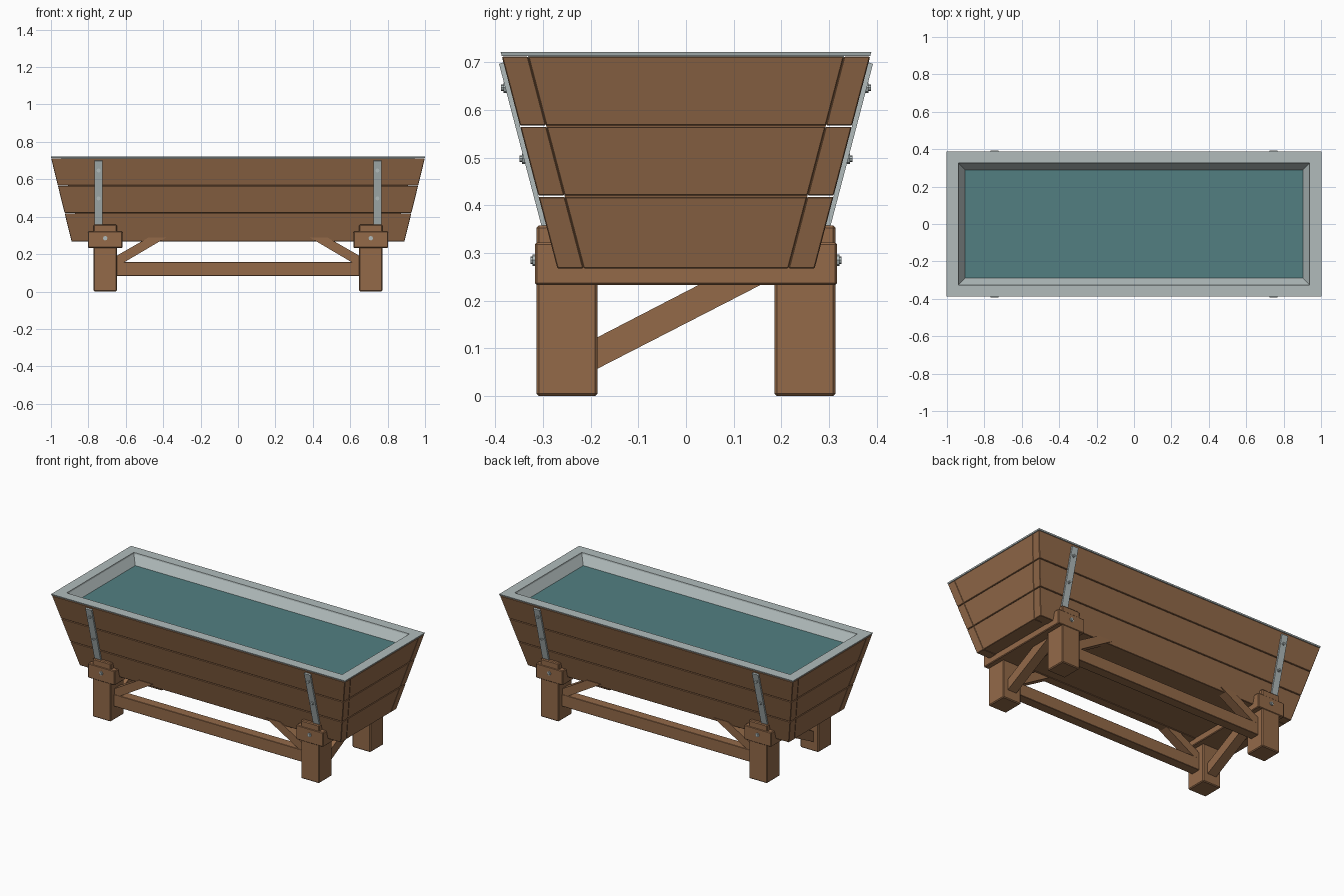
import bpy, bmesh, math
from mathutils import Matrix

cube = bpy.data.objects.get("Cube")
if cube:
    bpy.data.objects.remove(cube, do_unlink=True)


def material(name, rgb):
    m = bpy.data.materials.new(name)
    m.use_nodes = True
    m.diffuse_color = (*rgb, 1)
    m.node_tree.nodes["Principled BSDF"].inputs["Base Color"].default_value = (*rgb, 1)
    return m


WOOD = material("brown wood", (0.292, 0.143, 0.066))
METAL = material("grey metal", (0.44, 0.5, 0.5))
WATER = material("teal water", (0.085, 0.212, 0.222))

Z_BOTTOM, Z_TOP, Z_RIM = 0.268, 0.714, 0.722
THICK = 0.055


# Half length and half width of the flared trough at a given height
def half_x(z):
    return 0.89 + (z - Z_BOTTOM) * 0.245


def half_y(z):
    return 0.27 + (z - Z_BOTTOM) * 0.262


def finish(bm, name, mat, bevel=0.0):
    bmesh.ops.recalc_face_normals(bm, faces=bm.faces)
    mesh = bpy.data.meshes.new(name)
    bm.to_mesh(mesh)
    bm.free()
    mesh.materials.append(mat)
    ob = bpy.data.objects.new(name, mesh)
    bpy.context.scene.collection.objects.link(ob)
    if bevel:
        mod = ob.modifiers.new("Bevel", 'BEVEL')
        mod.width = bevel
        mod.segments = 1
    return ob


def loft(name, lower, upper, mat, bevel=0.0):
    """Closed solid between two matching rings of points."""
    bm = bmesh.new()
    a = [bm.verts.new(p) for p in lower]
    b = [bm.verts.new(p) for p in upper]
    bm.faces.new(a)
    bm.faces.new(b)
    n = len(a)
    for i in range(n):
        j = (i + 1) % n
        bm.faces.new((a[i], a[j], b[j], b[i]))
    return finish(bm, name, mat, bevel)


def prism_x(name, profile, x0, x1, mat, bevel=0.0):
    return loft(name, [(x0, y, z) for y, z in profile], [(x1, y, z) for y, z in profile], mat, bevel)


def prism_y(name, profile, y0, y1, mat, bevel=0.0):
    return loft(name, [(x, y0, z) for x, z in profile], [(x, y1, z) for x, z in profile], mat, bevel)


def rect(x0, x1, y0, y1, z):
    return [(x0, y0, z), (x1, y0, z), (x1, y1, z), (x0, y1, z)]


def box(name, x0, x1, y0, y1, z0, z1, mat, bevel=0.0):
    return loft(name, rect(x0, x1, y0, y1, z0), rect(x0, x1, y0, y1, z1), mat, bevel)


def trough_ring(z, inset):
    x, y = half_x(z) - inset, half_y(z) - inset
    return rect(-x, x, -y, y, z)


def frame(name, z0, z1, outer, inner_low, inner_high, mat):
    """Open rectangular frame following the trough's flare."""
    bm = bmesh.new()
    rings = [trough_ring(z0, outer), trough_ring(z1, outer), trough_ring(z1, inner_high), trough_ring(z0, inner_low)]
    rings = [[bm.verts.new(p) for p in r] for r in rings]
    for k in range(4):
        a, b = rings[k], rings[(k + 1) % 4]
        for i in range(4):
            j = (i + 1) % 4
            bm.faces.new((a[i], a[j], b[j], b[i]))
    return finish(bm, name, mat)


def bolt(name, x, y, z, side, radius, length):
    bm = bmesh.new()
    for r, l in ((radius, length * 0.6), (radius * 0.65, length)):
        place = Matrix.Translation((x, y + side * l / 2, z)) @ Matrix.Rotation(math.pi / 2, 4, 'X')
        bmesh.ops.create_cone(bm, cap_ends=True, segments=8, radius1=r, radius2=r, depth=l, matrix=place)
    return finish(bm, name, METAL)


# Plank walls: long planks cover the ends of the short ones
ROWS = [(Z_BOTTOM, 0.418), (0.421, 0.565), (0.568, Z_TOP - 0.002)]
for row, (z0, z1) in enumerate(ROWS):
    for s, label in ((-1, "front"), (1, "back")):
        rings = [rect(-half_x(z), half_x(z), s * half_y(z), s * (half_y(z) - THICK), z) for z in (z0, z1)]
        loft(f"{label}_plank_{row + 1}", *rings, WOOD, 0.002)
    for s, label in ((-1, "right"), (1, "left")):
        rings = []
        for z in (z0, z1):
            y = half_y(z) - THICK
            rings.append(rect(s * half_x(z), s * (half_x(z) - THICK), -y, y, z))
        loft(f"{label}_end_plank_{row + 1}", *rings, WOOD, 0.002)

# Inner box, water, lining and rim
WATER_Z = 0.665
loft("trough_core", trough_ring(Z_BOTTOM + 0.003, THICK), trough_ring(WATER_Z - 0.006, THICK), WOOD)
loft("water", trough_ring(WATER_Z - 0.006, 0.085), trough_ring(WATER_Z, 0.085), WATER)
frame("lining", WATER_Z - 0.006, Z_TOP, THICK, 0.086, 0.062, METAL)
frame("rim", Z_TOP, Z_RIM, 0.0, 0.062, 0.062, METAL)

# Stand: legs, cross beams, straps and bolts
LEG_X, STRAP_X = 0.71, 0.745
for sx, end in ((-1, "right"), (1, "left")):
    x = sx * LEG_X
    box(f"{end}_cross_beam", x - 0.092, x + 0.092, -0.317, 0.317, 0.233, 0.322, WOOD, 0.004)
    diagonal = [(-0.2, 0.05), (-0.2, 0.116), (0.04, 0.24), (0.17, 0.24)]
    prism_x(f"{end}_end_brace", diagonal, x - 0.03, x + 0.03, WOOD)

    for sy, side in ((-1, "front"), (1, "back")):
        tag = f"{side}_{end}"
        y0, y1 = sorted((sy * 0.186, sy * 0.314))
        box(f"{tag}_leg", x - 0.062, x + 0.062, y0, y1, 0, 0.358, WOOD, 0.005)
        bolt(f"{tag}_leg_bolt", x, sy * 0.316, 0.285, sy, 0.012, 0.01)

        strap = []
        for z, off in ((0.33, 0), (0.7, 0), (0.697, 0.01), (0.327, 0.01)):
            strap.append((sy * (half_y(z) + off), z))
        sxx = sx * STRAP_X
        prism_x(f"{tag}_strap", strap, sxx - 0.021, sxx + 0.021, METAL)
        for z in (0.498, 0.647):
            bolt(f"{tag}_strap_bolt", sxx, sy * (half_y(z) + 0.005), z, sy, 0.011, 0.014)

        # Lengthwise knee brace
        knee = [(0.66, 0.126), (0.66, 0.185), (0.48, 0.288), (0.385, 0.288)]
        yc = sy * 0.25
        prism_y(f"{tag}_knee_brace", [(sx * px, pz) for px, pz in knee], yc - 0.029, yc + 0.029, WOOD)

# Long stretchers between the legs
for sy, side in ((-1, "front"), (1, "back")):
    box(f"{side}_stretcher", -0.66, 0.66, sy * 0.25 - 0.03, sy * 0.25 + 0.03, 0.083, 0.157, WOOD, 0.002)
